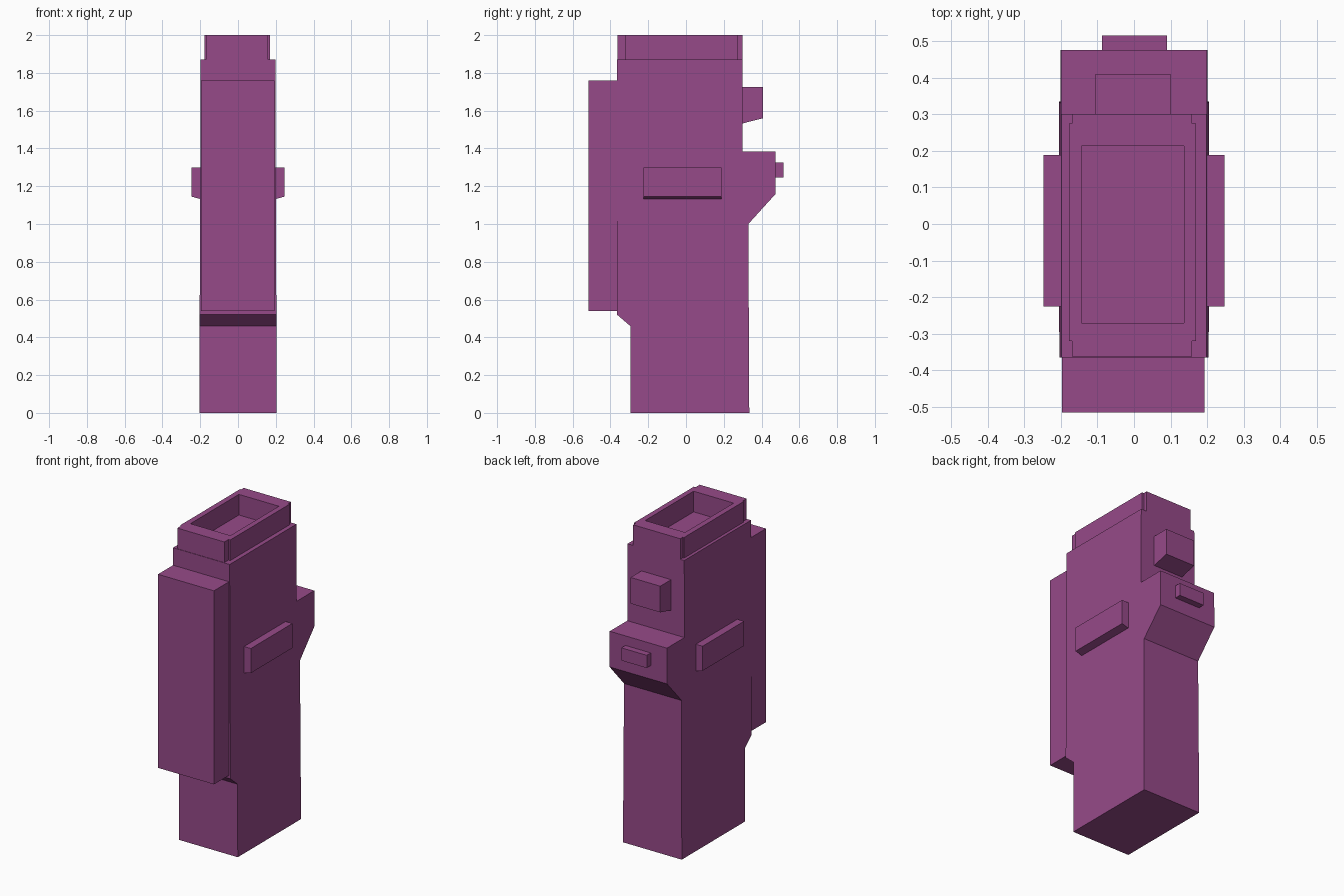
import bpy
import bmesh

cube = bpy.data.objects.get("Cube")
if cube:
    bpy.data.objects.remove(cube)

# Single plum colour
plum = bpy.data.materials.new("plum")
plum.use_nodes = True
colour = (0.305, 0.068, 0.250, 1)
plum.diffuse_color = colour
plum.node_tree.nodes["Principled BSDF"].inputs["Base Color"].default_value = colour


def finish(name, bm):
    bmesh.ops.recalc_face_normals(bm, faces=bm.faces)
    mesh = bpy.data.meshes.new(name)
    bm.to_mesh(mesh)
    bm.free()
    mesh.materials.append(plum)
    obj = bpy.data.objects.new(name, mesh)
    bpy.context.collection.objects.link(obj)
    return obj


def prism(name, points, place, start, end):
    """Extrude a 2D profile from start to end; place maps (a, b, depth) to xyz."""
    bm = bmesh.new()
    rings = [[bm.verts.new(place(a, b, d)) for a, b in points] for d in (start, end)]
    for ring in rings:
        bm.faces.new(ring)
    for i in range(len(points)):
        j = (i + 1) % len(points)
        bm.faces.new((rings[0][i], rings[0][j], rings[1][j], rings[1][i]))
    return finish(name, bm)


def side(y, z, x):
    return (x, y, z)


def front(x, z, y):
    return (x, y, z)


def rect(a0, a1, b0, b1):
    return [(a0, b0), (a1, b0), (a1, b1), (a0, b1)]


# Main body: side profile, tapering slightly towards the top
profile = [(-0.295, 0), (0.335, 0), (0.33, 1.0), (0.475, 1.16), (0.475, 1.385),
           (0.30, 1.385), (0.30, 1.87), (-0.365, 1.87), (-0.365, 0.52), (-0.295, 0.46)]
prism("body", profile, lambda y, z, s: (s * (0.205 - 0.004 * z), y, z), -1, 1)

# Front panel and rear fittings
prism("front_panel", rect(-0.515, -0.36, 0.54, 1.76), side, -0.197, 0.193)
prism("rear_upper_block", [(0.29, 1.53), (0.408, 1.56), (0.408, 1.725), (0.29, 1.725)],
      side, -0.106, 0.101)
prism("rear_button", rect(0.47, 0.515, 1.245, 1.325), side, -0.087, 0.09)

# Side grips with a slanted underside
for name, s in (("left_grip", 1), ("right_grip", -1)):
    grip = [(s * 0.19, 1.13), (s * 0.247, 1.145), (s * 0.247, 1.30), (s * 0.19, 1.30)]
    prism(name, grip, front, -0.225, 0.188)

# Hollow top collar with notched corners
x0, x1, y0, y1 = -0.178, 0.17, -0.362, 0.30
a0, a1, b0, b1 = -0.17, 0.158, -0.32, 0.275
outline = [(a0, y0), (a1, y0), (a1, b0), (x1, b0), (x1, b1), (a1, b1),
           (a1, y1), (a0, y1), (a0, b1), (x0, b1), (x0, b0), (a0, b0)]
collar = prism("top_collar", outline, lambda x, y, z: (x, y, z), 1.865, 2.0)
cutter = prism("collar_cutter", rect(-0.143, 0.136, -0.27, 0.213),
               lambda x, y, z: (x, y, z), 1.8, 2.1)
cutter.hide_render = True
cutter.hide_set(True)
cut = collar.modifiers.new("hollow", "BOOLEAN")
cut.operation = "DIFFERENCE"
cut.solver = "EXACT"
cut.object = cutter
